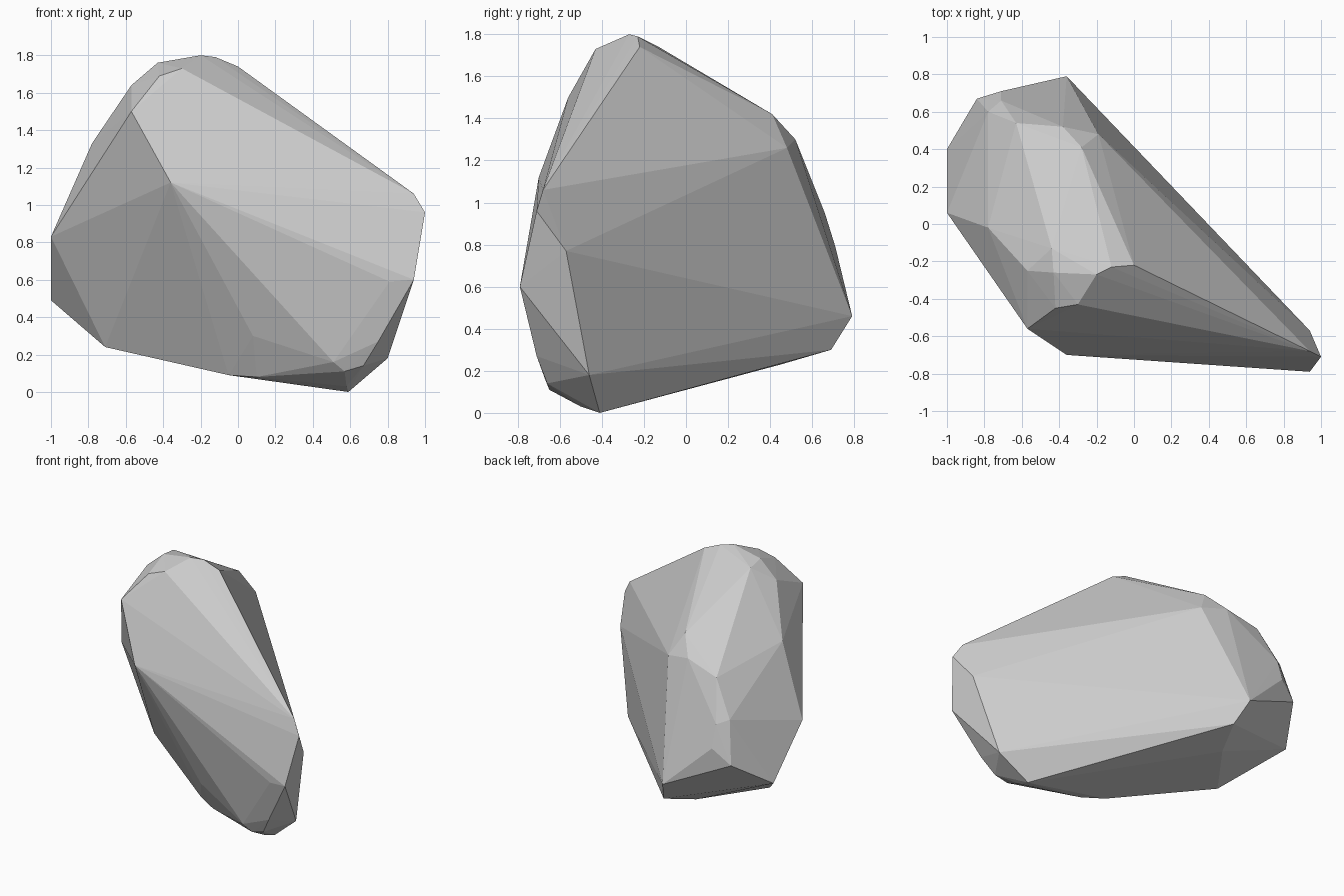
import bpy, bmesh

# Corner points of the boulder; the convex hull forms the chiselled faces
crown = [(0, -.22, 1.74), (-.12, -.23, 1.79), (-.2, -.27, 1.8), (-.43, -.26, 1.76),
         (-.44, -.13, 1.74), (-.57, -.25, 1.64), (-.42, -.45, 1.69), (-.3, -.43, 1.73),
         (-.57, -.56, 1.5), (-.78, -.02, 1.33)]
back = [(-.28, .41, 1.42), (-.19, .48, 1.26), (-.38, .52, 1.3), (-.63, .54, 1.23),
        (-.78, .6, .98), (-.71, .66, .95), (-.71, .71, .79), (-.84, .67, .68),
        (-.36, .79, .46), (-.3, .69, .3)]
left = [(-1, .06, .83), (-1, .4, .49), (-.71, .03, .24)]
front = [(-.36, -.7, 1.12), (.08, -.55, .3), (.81, -.78, .59), (.51, -.67, .16)]
right = [(.94, -.79, .6), (1, -.71, .96), (.94, -.68, 1.06), (.94, -.57, .77),
         (.8, -.46, .18), (.75, -.71, .27), (.67, -.66, .14)]
base = [(.57, -.65, .11), (.58, -.5, .03), (.59, -.41, 0), (.1, -.44, .08),
        (-.05, -.36, .09), (-.4, .45, .23)]

# Boulder
bm = bmesh.new()
for p in crown + back + left + front + right + base:
    bm.verts.new(p)
bmesh.ops.convex_hull(bm, input=bm.verts[:])
bmesh.ops.delete(bm, geom=[v for v in bm.verts if not v.link_faces], context='VERTS')
bmesh.ops.recalc_face_normals(bm, faces=bm.faces[:])
mesh = bpy.data.meshes.new("boulder")
bm.to_mesh(mesh)
bm.free()
bpy.context.collection.objects.link(bpy.data.objects.new("boulder", mesh))
